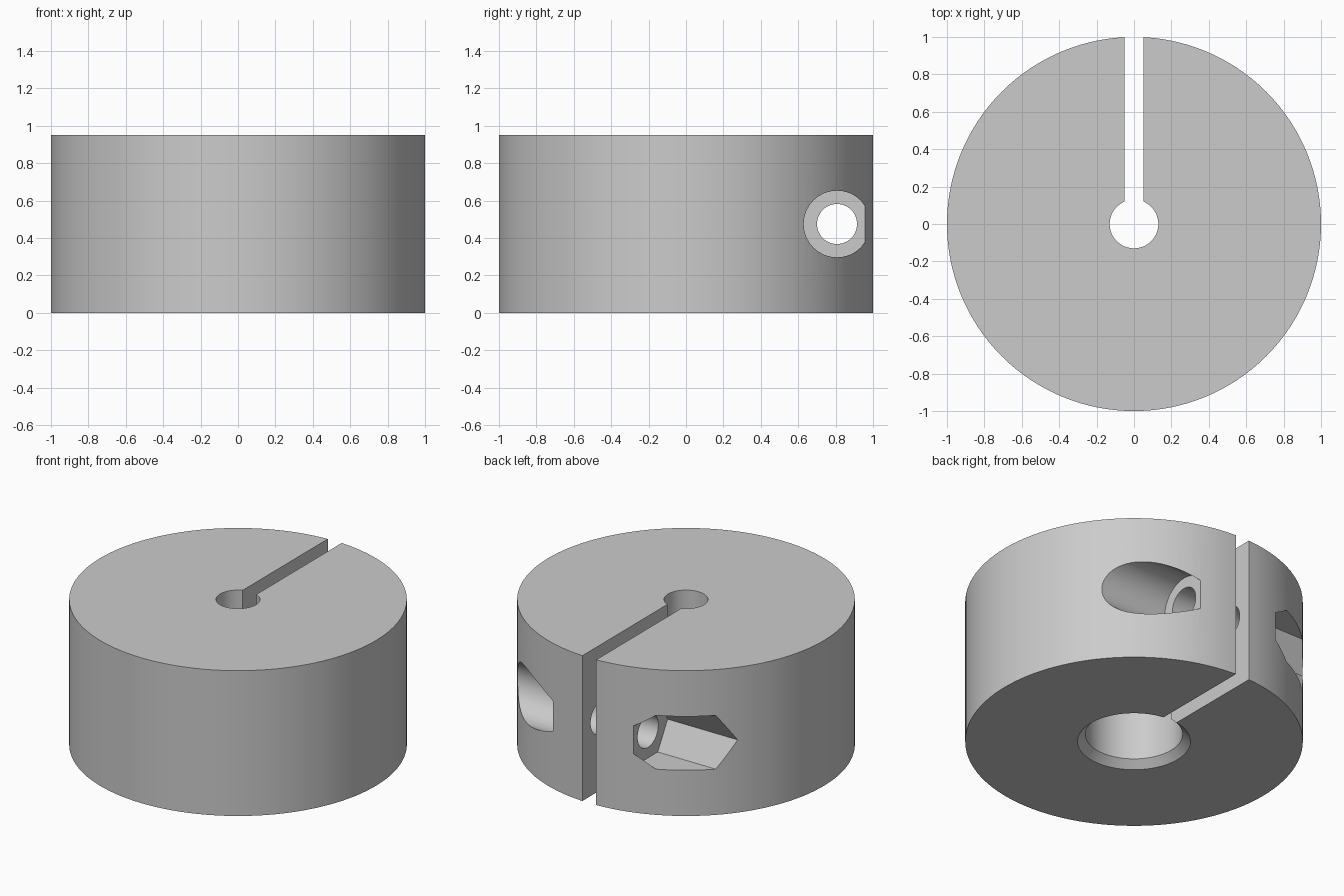
import bpy
from math import radians

cube = bpy.data.objects.get("Cube")
if cube:
    bpy.data.objects.remove(cube, do_unlink=True)

HEIGHT = 0.95
MID = HEIGHT / 2
BOLT_Y = 0.807
SEAT_X = 0.29     # distance of bolt head and nut seats from the slot plane
BORE_R = 0.288

grey = bpy.data.materials.new("plain_grey")
grey.use_nodes = True
COLOUR = (0.6, 0.6, 0.6, 1)
grey.diffuse_color = COLOUR
grey.node_tree.nodes["Principled BSDF"].inputs["Base Color"].default_value = COLOUR


def cylinder(name, r, depth, loc, sides=96, rot=(0, 0, 0)):
    bpy.ops.mesh.primitive_cylinder_add(
        vertices=sides, radius=r, depth=depth, location=loc, rotation=rot)
    obj = bpy.context.object
    obj.name = name
    return obj


def cut(body, cutter):
    """Subtract the cutter from the body, then drop the cutter."""
    cutter.hide_render = True
    mod = body.modifiers.new("cut", 'BOOLEAN')
    mod.operation = 'DIFFERENCE'
    mod.solver = 'EXACT'
    mod.object = cutter
    bpy.context.view_layer.objects.active = body
    bpy.ops.object.modifier_apply(modifier=mod.name)
    bpy.data.objects.remove(cutter, do_unlink=True)


# Round clamp body
body = cylinder("clamp_collar", 1, HEIGHT, (0, 0, MID), 128)

# Small hole through the top, wide bore from below
cut(body, cylinder("top_hole", 0.13, 2, (0, 0, MID)))
cut(body, cylinder("lower_bore", BORE_R, 1.4, (0, 0, 0)))

# Chamfer around the mouth of the bore
bpy.ops.mesh.primitive_cone_add(vertices=96, radius1=BORE_R + 0.094, radius2=BORE_R,
                                depth=0.094, location=(0, 0, 0))
cut(body, bpy.context.object)

# Clamping slot running to the back
bpy.ops.mesh.primitive_cube_add(size=1, location=(0, 0.75, MID))
slot = bpy.context.object
slot.scale = (0.1, 1.5, 2)
cut(body, slot)

# Bolt hole, round head pocket on the left, hexagonal nut pocket on the right
across = (0, radians(90), 0)
cut(body, cylinder("bolt_hole", 0.107, 3, (0, BOLT_Y, MID), 64, across))
cut(body, cylinder("head_pocket", 0.178, 1, (SEAT_X + 0.5, BOLT_Y, MID), 64, across))
cut(body, cylinder("nut_pocket", 0.203, 1, (-SEAT_X - 0.5, BOLT_Y, MID), 6, across))

# Smooth curved walls with crisp edges
body.data.materials.clear()
body.data.materials.append(grey)
bpy.ops.object.select_all(action='DESELECT')
body.select_set(True)
bpy.context.view_layer.objects.active = body
bpy.ops.object.shade_smooth_by_angle(angle=radians(30))
